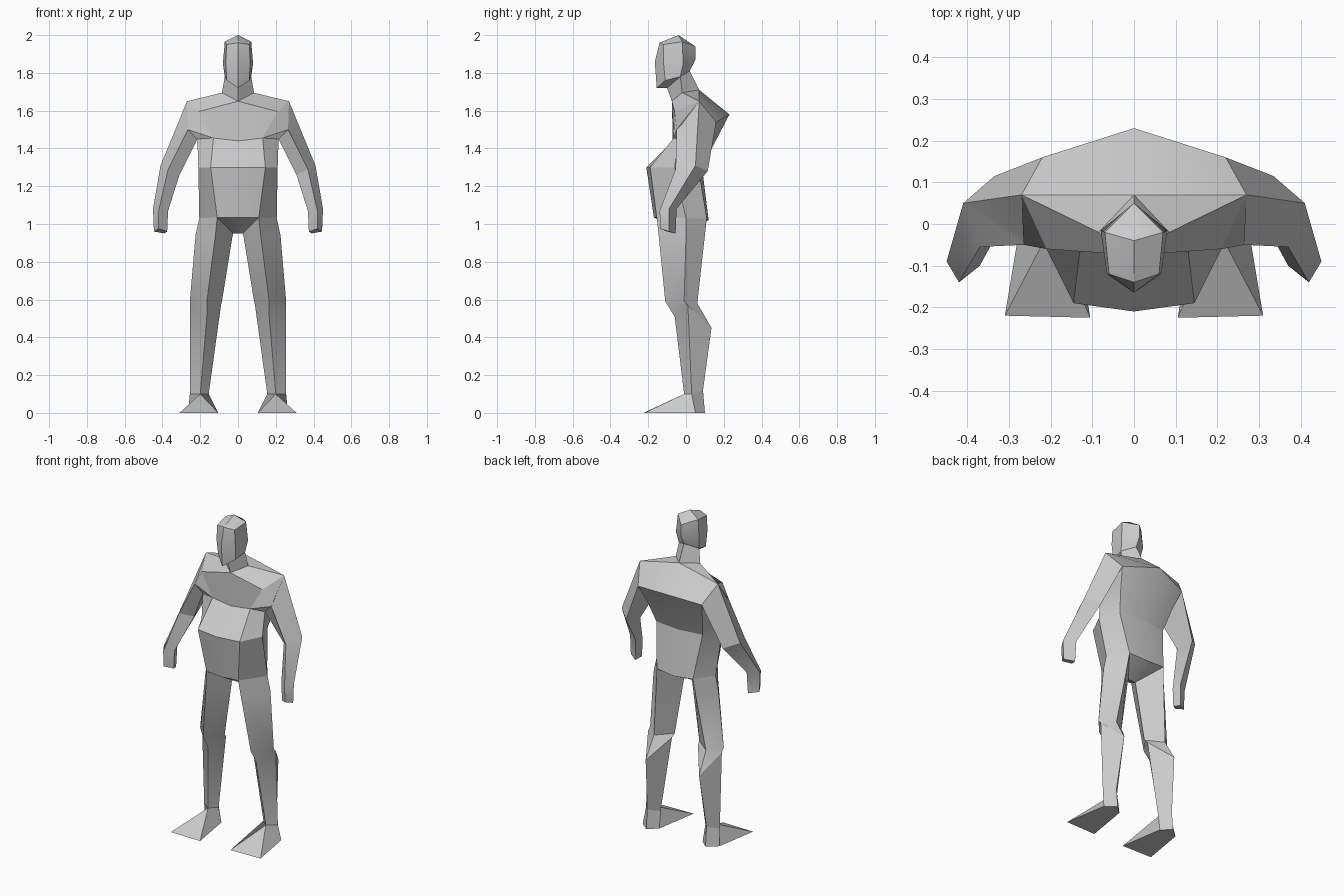
import bpy, bmesh, math

if "Cube" in bpy.data.objects:
    bpy.data.objects.remove(bpy.data.objects["Cube"])

skin = bpy.data.materials.new("light_grey")
skin.diffuse_color = (0.6, 0.6, 0.6, 1)
skin.use_nodes = True
skin.node_tree.nodes["Principled BSDF"].inputs["Base Color"].default_value = skin.diffuse_color


def loft(name, rings, closed=False, cap=False):
    """Skin rings of points on +x, repeat on -x; repeated points collapse to triangles."""
    bm = bmesh.new()
    cache = {}

    def face(points):
        verts = []
        for p in points:
            if p not in cache:
                cache[p] = bm.verts.new(p)
            if cache[p] not in verts:
                verts.append(cache[p])
        if len(verts) > 2 and not bm.faces.get(verts):
            bm.faces.new(verts)

    for side in (1, -1):
        rs = [[(p[0] * side if p[0] else 0.0, p[1], p[2]) for p in r] for r in rings]
        for a, b in zip(rs, rs[1:]):
            n = len(a)
            for i in range(n if closed else n - 1):
                j = (i + 1) % n
                face([a[i], a[j], b[j], b[i]])
        if cap:
            face(rs[-1])
    bmesh.ops.recalc_face_normals(bm, faces=bm.faces)
    me = bpy.data.meshes.new(name)
    bm.to_mesh(me)
    bm.free()
    me.materials.append(skin)
    ob = bpy.data.objects.new(name, me)
    bpy.context.collection.objects.link(ob)
    bpy.ops.object.select_all(action='DESELECT')
    ob.select_set(True)
    bpy.context.view_layer.objects.active = ob
    bpy.ops.object.shade_smooth_by_angle(angle=math.radians(30))
    return ob


# Shared landmarks
neck_front, neck_side, neck_back = (0, -.075, 1.65), (.085, -.02, 1.695), (0, .07, 1.71)
shoulder, chest = (.27, .07, 1.65), (.21, -.06, 1.595)
armpit_front, armpit, blade = (.265, -.05, 1.5), (.215, -.04, 1.45), (.22, .16, 1.54)
sternum, pec = (0, -.07, 1.44), (.13, -.065, 1.455)
hip = [(0, -.17, 1.035), (.11, -.155, 1.035), (.205, 0, 1.03), (.125, .11, 1.03), (0, .12, 1.02)]
crotch, crotch_mid = (.025, -.02, .95), (0, -.02, .95)

# Torso: shoulders, chest, belly, hips
loft("torso", [
    [neck_front, neck_front, neck_side, neck_back, neck_back],
    [neck_front, chest, shoulder, shoulder, neck_back],
    [sternum, pec, armpit_front, blade, (0, .23, 1.58)],
    [sternum, pec, armpit, (.19, .11, 1.43), (0, .157, 1.44)],
    [(0, -.21, 1.3), (.145, -.19, 1.3), (.21, -.06, 1.3), (.16, .065, 1.3), (0, .085, 1.3)],
    hip,
    [crotch_mid, crotch, crotch, crotch, crotch_mid],
])

# Neck and head
jaw, nape = (.07, -.03, 1.78), (0, .02, 1.81)
crown = (0, -.04, 2.0)
loft("head", [
    [neck_front, neck_side, neck_side, neck_back],
    [(0, -.10, 1.72), jaw, jaw, nape],
    [(0, -.155, 1.72), (.06, -.11, 1.76), jaw, nape],
    [(0, -.165, 1.86), (.065, -.12, 1.86), (.08, -.015, 1.85), (0, .05, 1.87)],
    [(0, -.14, 1.96), (.06, -.12, 1.95), (.07, -.02, 1.965), (0, .05, 1.94)],
    [crown] * 4,
])

# Arms: shoulder, elbow, wrist, hand
elbow = (.41, .05, 1.31)
wrist, hand = (.45, -.09, 1.08), (.445, -.09, .96)
loft("arms", [
    [shoulder, chest, armpit_front, armpit, blade],
    [elbow, elbow, (.37, -.055, 1.29), (.31, .01, 1.26), (.335, .115, 1.28)],
    [wrist, wrist, (.42, -.14, 1.07), (.37, -.10, 1.07), (.385, -.05, 1.08)],
    [hand, hand, (.42, -.135, .975), (.375, -.10, .96), (.39, -.055, .95)],
], closed=True, cap=True)

# Legs: each ring runs front, outer, back, inner
ankle = [(.2, -.01, .1), (.255, .03, .1), (.205, .09, .12), (.155, .03, .1)]
loft("legs", [
    [hip[1], hip[2], hip[3], crotch],
    [(.12, -.145, .94), (.225, 0, .94), (.135, .1, .94), (.03, -.02, .93)],
    [(.165, -.11, .59), (.255, -.01, .59), (.18, .06, .58), (.085, -.01, .59)],
    [(.165, -.06, .51), (.255, .01, .57), (.185, .135, .45), (.09, .01, .57)],
    ankle,
], closed=True)

# Feet: wedges with splayed toes and a pointed heel
loft("feet", [
    [ankle[0], ankle[0], ankle[1], ankle[2], ankle[3]],
    [(.105, -.225, 0), (.31, -.22, 0), (.265, .05, 0), (.205, .1, 0), (.15, .05, 0)],
], closed=True, cap=True)
